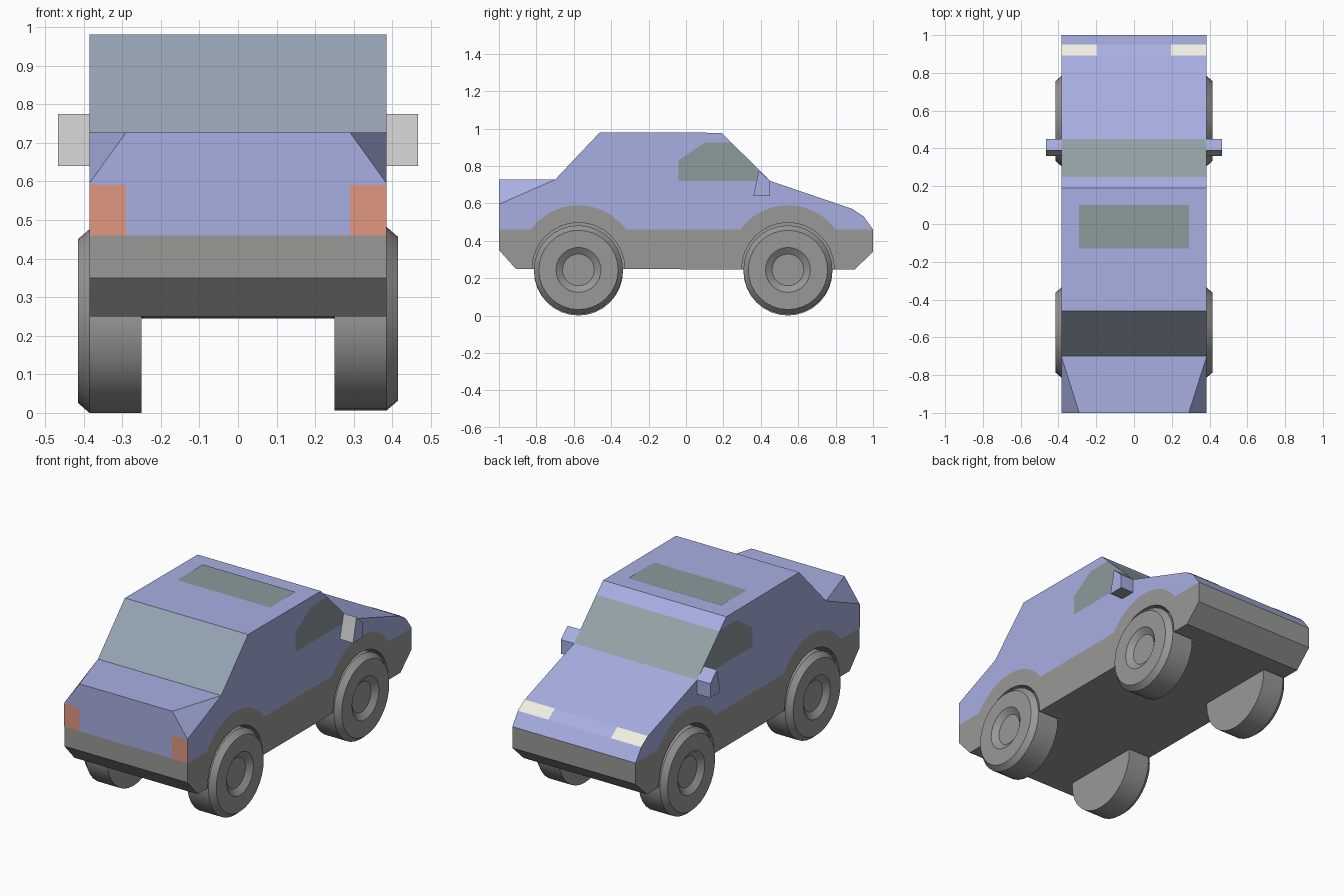
import bpy, bmesh, math
from mathutils import Vector

if "Cube" in bpy.data.objects:
    bpy.data.objects.remove(bpy.data.objects["Cube"])


def mat(name, r, g, b):
    m = bpy.data.materials.new(name)
    m.diffuse_color = (r, g, b, 1)
    m.use_nodes = True
    m.node_tree.nodes["Principled BSDF"].inputs["Base Color"].default_value = m.diffuse_color
    return m


GREY = mat("grey_plastic", .32, .315, .305)
BLUE = mat("blue_paint", .39, .43, .76)
SCREEN = mat("windscreen_glass", .30, .37, .39)
REAR = mat("rear_glass", .30, .37, .45)
GLASS = mat("side_glass", .26, .32, .33)
ORANGE = mat("tail_orange", .75, .31, .22)
CREAM = mat("head_cream", .86, .87, .75)
SILVER = mat("mirror_silver", .55, .55, .55)

HW = .385                    # body half width
AXLES = (-.575, .545)        # wheel positions along y
WELL_Z, WELL_R = .25, .247


def make(name, bm, mats):
    me = bpy.data.meshes.new(name)
    bm.to_mesh(me)
    bm.free()
    for m in mats:
        me.materials.append(m)
    ob = bpy.data.objects.new(name, me)
    bpy.context.collection.objects.link(ob)
    return ob


def panel(name, pts, material, mirror=True):
    """Flat coloured patch lying just above the body, facing outward."""
    bm = bmesh.new()
    for s in ((1, -1) if mirror else (1,)):
        f = bm.faces.new([bm.verts.new((s * x, y, z)) for x, y, z in pts])
        f.normal_update()
        if f.normal.dot(f.calc_center_median() - Vector((0, 0, .5))) < 0:
            f.normal_flip()
    return make(name, bm, [material])


# Body shell: side profile (y, z, half width, material of the strip that follows)
profile = [(-1, .35, HW, 0), (-1, .46, HW, 1), (-1, .595, HW, 1), (-1, .727, .29, 1),
           (-.70, .727, HW, 3), (-.46, .98, HW, 1), (.19, .977, HW, 1),
           (.25, .918, HW, 2), (.45, .72, HW, 1), (.89, .57, HW, 1), (.95, .53, HW, 1),
           (1, .46, HW, 0), (1, .34, HW, 0), (.90, .245, HW, 0), (-.91, .25, HW, 0)]
bm = bmesh.new()
sides = [[bm.verts.new((s * w, y, z)) for y, z, w, _ in profile] for s in (-1, 1)]
n = len(profile)
for i in range(n):
    j = (i + 1) % n
    f = bm.faces.new((sides[0][i], sides[0][j], sides[1][j], sides[1][i]))
    f.material_index = profile[i][3]
for vs in sides:
    bm.faces.new([v for i, v in enumerate(vs) if i != 3]).material_index = 1
    bm.faces.new(vs[2:5]).material_index = 1      # cut rear corner
bmesh.ops.bisect_plane(bm, geom=bm.verts[:] + bm.edges[:] + bm.faces[:], dist=1e-5,
                       plane_co=(0, 0, .46), plane_no=(0, 0, 1))
for f in bm.faces:
    if max(v.co.z for v in f.verts) < .4605:
        f.material_index = 0
bmesh.ops.recalc_face_normals(bm, faces=bm.faces[:])
body = make("body", bm, [GREY, BLUE, SCREEN, REAR])

# Wheel wells cut into the sides
bpy.context.view_layer.objects.active = body
for y in AXLES:
    for s in (-1, 1):
        bpy.ops.mesh.primitive_cylinder_add(vertices=32, radius=WELL_R, depth=.3,
                                            location=(s * .395, y, WELL_Z),
                                            rotation=(0, math.pi / 2, 0))
        cutter = bpy.context.object
        cutter.hide_render = True
        mod = body.modifiers.new("well", 'BOOLEAN')
        mod.operation, mod.object, mod.solver = 'DIFFERENCE', cutter, 'EXACT'
        bpy.context.view_layer.objects.active = body
        bpy.ops.object.modifier_apply(modifier=mod.name)
        bpy.data.objects.remove(cutter)


# Grey wheel arch trim above the wells
def arc(y, zc, r, steps=12):
    a = math.acos((.46 - zc) / r)
    return [(HW + .0015, y + r * math.sin(t), zc + r * math.cos(t))
            for t in (-a + 2 * a * k / steps for k in range(steps + 1))]


for label, y in zip(("rear", "front"), AXLES):
    panel(label + "_arch_trim", arc(y, .275, .315) + arc(y, WELL_Z, WELL_R)[::-1], GREY)

# Windows and lamps
panel("side_window", [(HW + .0015, y, z) for y, z in
                      ((-.04, .72), (-.04, .83), (.10, .925), (.24, .925), (.445, .72))], GLASS)
panel("sunroof", [(-.29, -.13, .981), (.29, -.13, .981), (.29, .10, .981), (-.29, .10, .981)],
      GLASS, False)
panel("headlight", [(.195, .891, .5715), (HW, .891, .5715), (HW, .951, .5315),
                    (.195, .951, .5315)], CREAM)
panel("tail_light", [(.29, -1.001, .46), (HW, -1.001, .46), (HW, -1.001, .59),
                     (.29, -1.001, .59)], ORANGE)

# Door mirrors
shape = [(.36, .64), (.39, .775), (.45, .72), (.45, .64)]
for label, s in (("left", -1), ("right", 1)):
    bm = bmesh.new()
    a, b = [[bm.verts.new((s * x, y, z)) for y, z in shape] for x in (.38, .467)]
    bm.faces.new(a)
    bm.faces.new(b)
    for i, m in enumerate((1, 0, 0, 2)):
        j = (i + 1) % 4
        bm.faces.new((a[i], a[j], b[j], b[i])).material_index = m
    bmesh.ops.recalc_face_normals(bm, faces=bm.faces[:])
    make(label + "_mirror", bm, [BLUE, SILVER, GREY])

# Wheels: lathe profile (x, radius) spun round the axle, recessed hub
R = .238
bm = bmesh.new()
vs = [bm.verts.new((x, 0, r)) for x, r in ((.25, 0), (.25, R), (.385, R), (.415, .212),
                                           (.415, .12), (.39, .085), (.39, 0))]
es = [bm.edges.new(p) for p in zip(vs, vs[1:])]
bmesh.ops.spin(bm, geom=vs + es, cent=(0, 0, 0), axis=(1, 0, 0),
               angle=2 * math.pi, steps=32, use_duplicate=False)
bmesh.ops.remove_doubles(bm, verts=bm.verts[:], dist=1e-4)
bmesh.ops.recalc_face_normals(bm, faces=bm.faces[:])
wheel = make("rear_right_wheel", bm, [GREY])
bpy.ops.object.select_all(action='DESELECT')
wheel.select_set(True)
bpy.context.view_layer.objects.active = wheel
bpy.ops.object.shade_smooth_by_angle(angle=math.radians(30))
for label, y in zip(("rear", "front"), AXLES):
    for side, turn, lift in (("right", 0, .006), ("left", math.pi, 0)):
        name = f"{label}_{side}_wheel"
        ob = wheel
        if name != wheel.name:
            ob = wheel.copy()
            ob.name = name
            bpy.context.collection.objects.link(ob)
        ob.location = (0, y, R + lift)
        ob.rotation_euler = (0, 0, turn)
